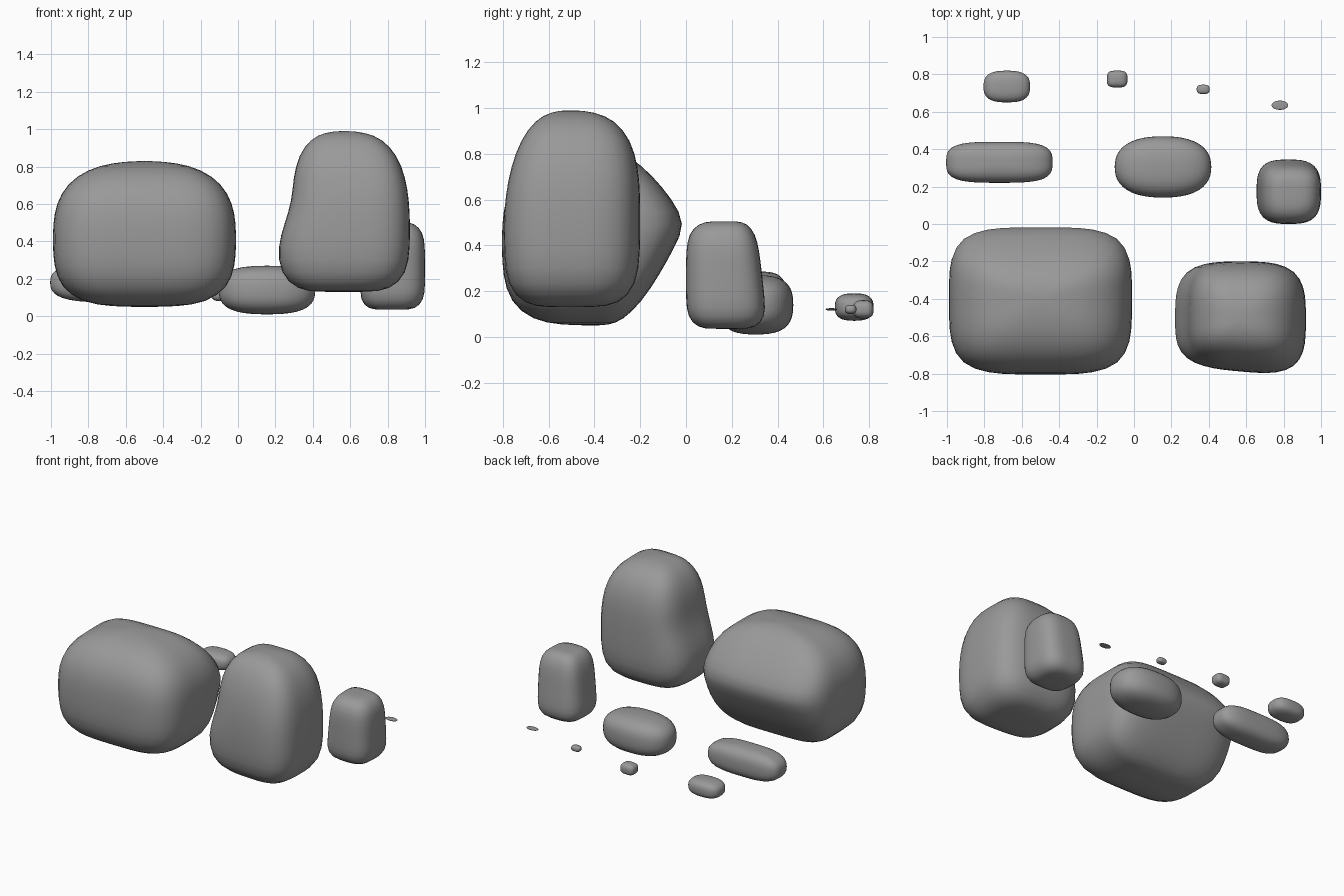
import bpy
import bmesh
import math

cube = bpy.data.objects.get("Cube")
if cube:
    bpy.data.objects.remove(cube, do_unlink=True)

stone = bpy.data.materials.new("stone_grey")
stone.use_nodes = True
grey = (0.32, 0.32, 0.32, 1)
stone.diffuse_color = grey
stone.node_tree.nodes["Principled BSDF"].inputs["Base Color"].default_value = grey

SEGMENTS = 24
RINGS = 12
POLE = math.radians(86)


def rounded(angle, power):
    """Point on a rounded unit square; a higher power is squarer."""
    c, s = math.cos(angle), math.sin(angle)
    r = (abs(c) ** power + abs(s) ** power) ** (-1 / power)
    return c * r, s * r


def plain(u, v, w):
    return u, v


def ridge_back(u, v, w):
    """Draw the back in above and below a blunt ridge."""
    if v > 0:
        v *= 1 - 0.5 * abs(w - 0.15)
    return u, v


def low_bulge(u, v, w):
    """Keep a bulge low on one side and lean the other faces inward."""
    rise = max(w, 0)
    if v < 0:
        v *= (1 - 0.2 * rise) * (1 + 0.1 * (u - 1))
    if u < 0:
        low = min(max(0.2 - 2 * w, 0), 1)
        u *= 0.78 + 0.22 * low
    else:
        u *= 1 - 0.1 * rise
    return u, v


def narrow_top(u, v, w):
    """Lean the back and one side inward towards the top."""
    lean = 0.9 - 0.15 * w
    return (u * lean if u < 0 else u), (v * lean if v > 0 else v)


def rock(name, centre, size, plan=3, top=3, bottom=3, shape=plain):
    """Skin rounded rings into a stone filling a box, bent by a shape rule."""
    bm = bmesh.new()
    loops = []
    for k in range(RINGS):
        pitch = POLE * (2 * k / (RINGS - 1) - 1)
        width, w = rounded(pitch, top if pitch > 0 else bottom)
        loop = []
        for i in range(SEGMENTS):
            u, v = rounded(math.tau * i / SEGMENTS, plan)
            u, v = shape(u * width, v * width, w)
            loop.append(bm.verts.new(
                [c + s / 2 * n for c, s, n in zip(centre, size, (u, v, w))]))
        loops.append(loop)
    for low, high in zip(loops, loops[1:]):
        for i in range(SEGMENTS):
            j = (i + 1) % SEGMENTS
            bm.faces.new((low[i], low[j], high[j], high[i]))
    bm.faces.new(reversed(loops[0]))
    bm.faces.new(loops[-1])
    for face in bm.faces:
        face.smooth = True
    mesh = bpy.data.meshes.new(name)
    bm.to_mesh(mesh)
    bm.free()
    mesh.materials.append(stone)
    stone_object = bpy.data.objects.new(name, mesh)
    bpy.context.collection.objects.link(stone_object)
    soften = stone_object.modifiers.new("soften", "SUBSURF")
    soften.levels = soften.render_levels = 1


# Large boulders
rock("wide_boulder", (-0.5, -0.4, 0.44), (0.98, 0.81, 0.78),
     plan=5, top=2.7, bottom=4, shape=ridge_back)
rock("tall_boulder", (0.565, -0.51, 0.56), (0.71, 0.62, 0.86),
     plan=4, top=3, bottom=6, shape=low_bulge)

# Small upright stone
rock("upright_stone", (0.825, 0.175, 0.27), (0.35, 0.35, 0.47),
     plan=3.5, top=5, bottom=7, shape=narrow_top)

# Low flat stones
rock("round_flat_stone", (0.155, 0.305, 0.14), (0.52, 0.33, 0.26), plan=2.5)
rock("long_flat_stone", (-0.72, 0.33, 0.18), (0.57, 0.22, 0.21), plan=4)

# Trail of pebbles behind
rock("large_pebble", (-0.68, 0.735, 0.13), (0.25, 0.17, 0.12))
rock("square_pebble", (-0.09, 0.775, 0.12), (0.11, 0.09, 0.08), plan=4)
rock("small_pebble", (0.37, 0.72, 0.12), (0.07, 0.05, 0.04))
rock("thin_chip", (0.78, 0.635, 0.12), (0.09, 0.05, 0.01), plan=2)
